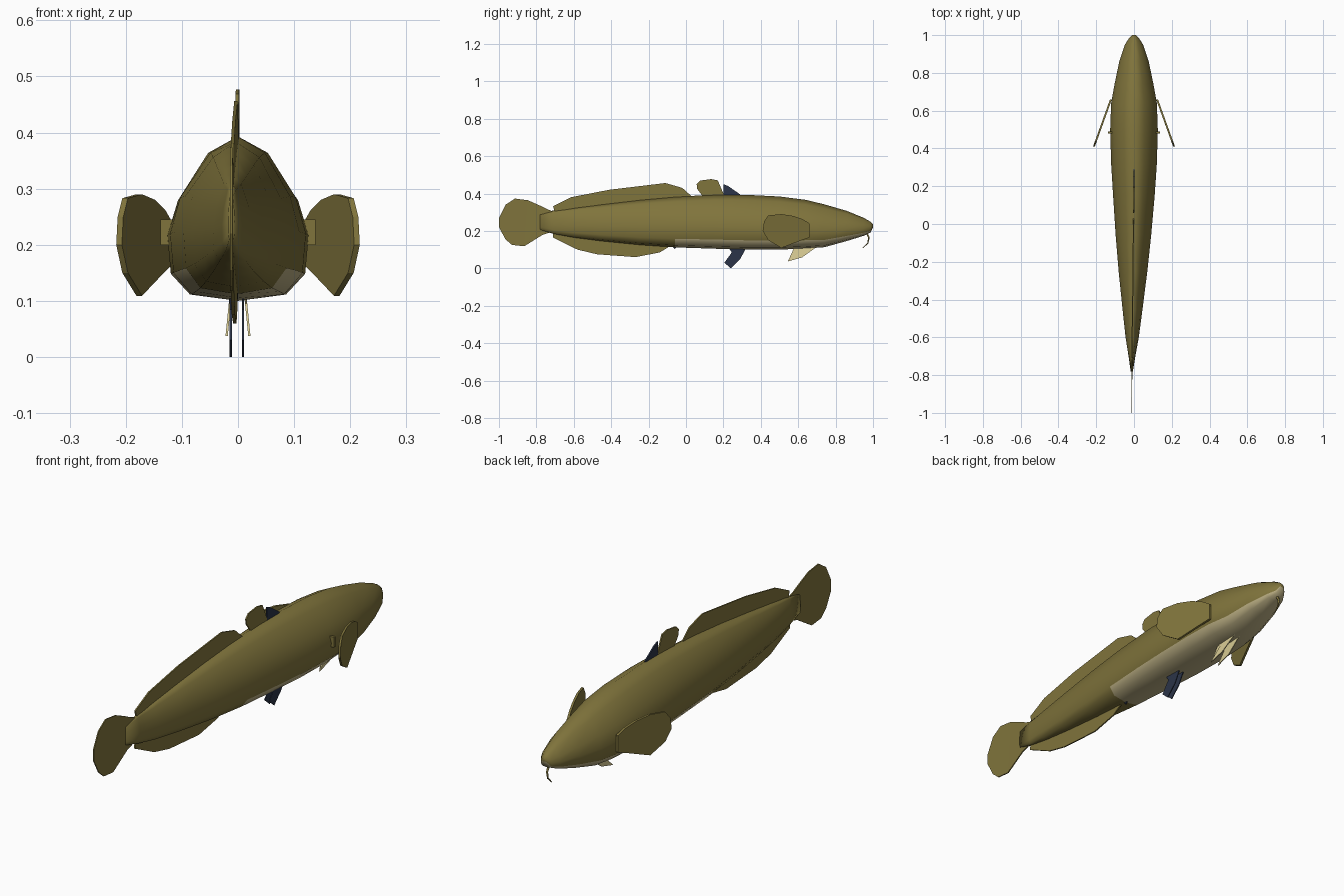
import bpy, bmesh
from mathutils import Vector

if "Cube" in bpy.data.objects:
    bpy.data.objects.remove(bpy.data.objects["Cube"])


def material(name, rgb):
    m = bpy.data.materials.new(name)
    m.diffuse_color = (*rgb, 1)
    m.use_nodes = True
    m.node_tree.nodes["Principled BSDF"].inputs["Base Color"].default_value = m.diffuse_color
    return m


OLIVE = material("olive", (.216, .175, .045))
PALE = material("pale belly", (.50, .43, .23))
CREAM = material("cream fin", (.70, .61, .30))
NAVY = material("navy", (.024, .034, .065))


def finish(bm, name, mats, smooth=False):
    bmesh.ops.recalc_face_normals(bm, faces=bm.faces[:])
    me = bpy.data.meshes.new(name)
    bm.to_mesh(me)
    bm.free()
    for m in mats:
        me.materials.append(m)
    for p in me.polygons:
        p.use_smooth = smooth
    ob = bpy.data.objects.new(name, me)
    bpy.context.collection.objects.link(ob)
    return ob


def bend(y):
    # slight sideways drift of the spine toward the tail
    return -.012 * min(1, max(0, (.2 - y) / 1.0))


# Body: lofted rings (y, bottom z, top z, half width)
stations = [
    (1.0, .220, .236, .010), (.985, .190, .250, .026), (.95, .174, .270, .048),
    (.86, .146, .307, .078), (.74, .113, .342, .103), (.64, .106, .366, .121),
    (.50, .100, .384, .126), (.32, .100, .393, .121), (.15, .105, .393, .110),
    (-.06, .112, .383, .094), (-.25, .125, .366, .076), (-.45, .145, .343, .053),
    (-.60, .164, .324, .035), (-.70, .182, .311, .018), (-.78, .205, .296, .006)]
half_ring = [(0, 1), (.44, .9), (.85, .63), (1, .41), (.95, .17), (.68, .04), (0, 0)]
ring = half_ring + [(-x, z) for x, z in half_ring[-2:0:-1]]
bm = bmesh.new()
loops = []
for y, lo, hi, w in stations:
    loops.append([bm.verts.new((x * w + bend(y), y, lo + z * (hi - lo))) for x, z in ring])
n = len(ring)
for i in range(len(loops) - 1):
    for j in range(n):
        k = (j + 1) % n
        f = bm.faces.new((loops[i][j], loops[i][k], loops[i + 1][k], loops[i + 1][j]))
        # pale underside ahead of the anal fin
        if max(ring[j][1], ring[k][1]) < .2 and stations[i + 1][0] > -.1:
            f.material_index = 1
bm.faces.new(loops[0])
bm.faces.new(loops[-1][::-1])
finish(bm, "body", [OLIVE, PALE], True)


# Fins: thin plates from side outlines (y, z), x given by a function of (y, z)
def fin(name, outline, mat, x_at, thick=.006):
    bm = bmesh.new()
    a = [bm.verts.new((x_at(y, z) - thick / 2, y, z)) for y, z in outline]
    b = [bm.verts.new((x_at(y, z) + thick / 2, y, z)) for y, z in outline]
    caps = [bm.faces.new(a), bm.faces.new(b[::-1])]
    m = len(a)
    for i in range(m):
        k = (i + 1) % m
        bm.faces.new((a[k], a[i], b[i], b[k]))
    bmesh.ops.triangulate(bm, faces=caps)
    return finish(bm, name, [mat])


def mid(y, z):
    return bend(y)


fin("rear_dorsal_fin", [(-.70, .295), (-.705, .312), (-.71, .332), (-.615, .38), (-.41, .42),
                        (-.11, .456), (-.02, .43), (.03, .385), (.02, .36), (-.3, .34)], OLIVE, mid)
fin("front_dorsal_fin", [(.10, .37), (.10, .392), (.06, .425), (.057, .45), (.075, .469),
                         (.135, .477), (.17, .47), (.187, .43), (.20, .40), (.20, .37)], OLIVE, mid)
fin("dark_dorsal_ray", [(.20, .37), (.20, .45), (.225, .44), (.29, .395), (.28, .37)], NAVY, mid)
fin("anal_fin", [(-.70, .20), (-.71, .185), (-.712, .165), (-.58, .10), (-.475, .075), (-.27, .06),
                 (-.14, .085), (-.075, .125), (-.08, .14), (-.3, .15)], OLIVE, mid)
fin("tail_fin", [(-.70, .30), (-.74, .315), (-.78, .335), (-.845, .364), (-.915, .373),
                 (-.965, .34), (-1, .27), (-1, .22), (-.965, .155), (-.93, .125),
                 (-.865, .118), (-.765, .18), (-.70, .20)], OLIVE, mid, .005)
fin("vent_flap", [(-.03, .13), (-.06, .103), (-.075, .12)], NAVY, mid)

for side, s in (("right", 1), ("left", -1)):
    # Pectoral fins sweep outward and back
    fin(side + "_pectoral_fin",
        [(.66, .24), (.625, .262), (.575, .28), (.51, .290), (.44, .283), (.417, .25), (.41, .20),
         (.44, .15), (.51, .109), (.61, .147), (.66, .165)], OLIVE,
        lambda y, z: s * (.122 + .36 * (.66 - y)), .01)
    # Gill spine on the flank
    fin(side + "_flank_spine", [(.478, .20), (.478, .245), (.49, .245), (.49, .20)], OLIVE,
        lambda y, z: s * .127, .022)
    # Throat fins under the head
    fin(side + "_throat_fin", [(.58, .115), (.60, .095), (.545, .037), (.62, .058), (.70, .115)],
        CREAM, lambda y, z: s * (.014 + .1 * (.1 - z)), .004)
    # Dark belly fins
    fin(side + "_belly_fin", [(.225, .115), (.245, .085), (.205, .03), (.24, 0), (.29, .05), (.325, .115)],
        NAVY, lambda y, z: s * .011 - .002, .004)

# Chin barbel: tapered tube
cu = bpy.data.curves.new("chin_barbel", 'CURVE')
cu.dimensions = '3D'
cu.bevel_depth = .006
cu.bevel_resolution = 1
sp = cu.splines.new('POLY')
path = [(0, .965, .19, 1), (0, .978, .165, .8), (0, .972, .135, .6), (0, .945, .108, .3)]
sp.points.add(len(path) - 1)
for p, (x, y, z, r) in zip(sp.points, path):
    p.co = (x, y, z, 1)
    p.radius = r
cu.materials.append(OLIVE)
bpy.context.collection.objects.link(bpy.data.objects.new("chin_barbel", cu))
